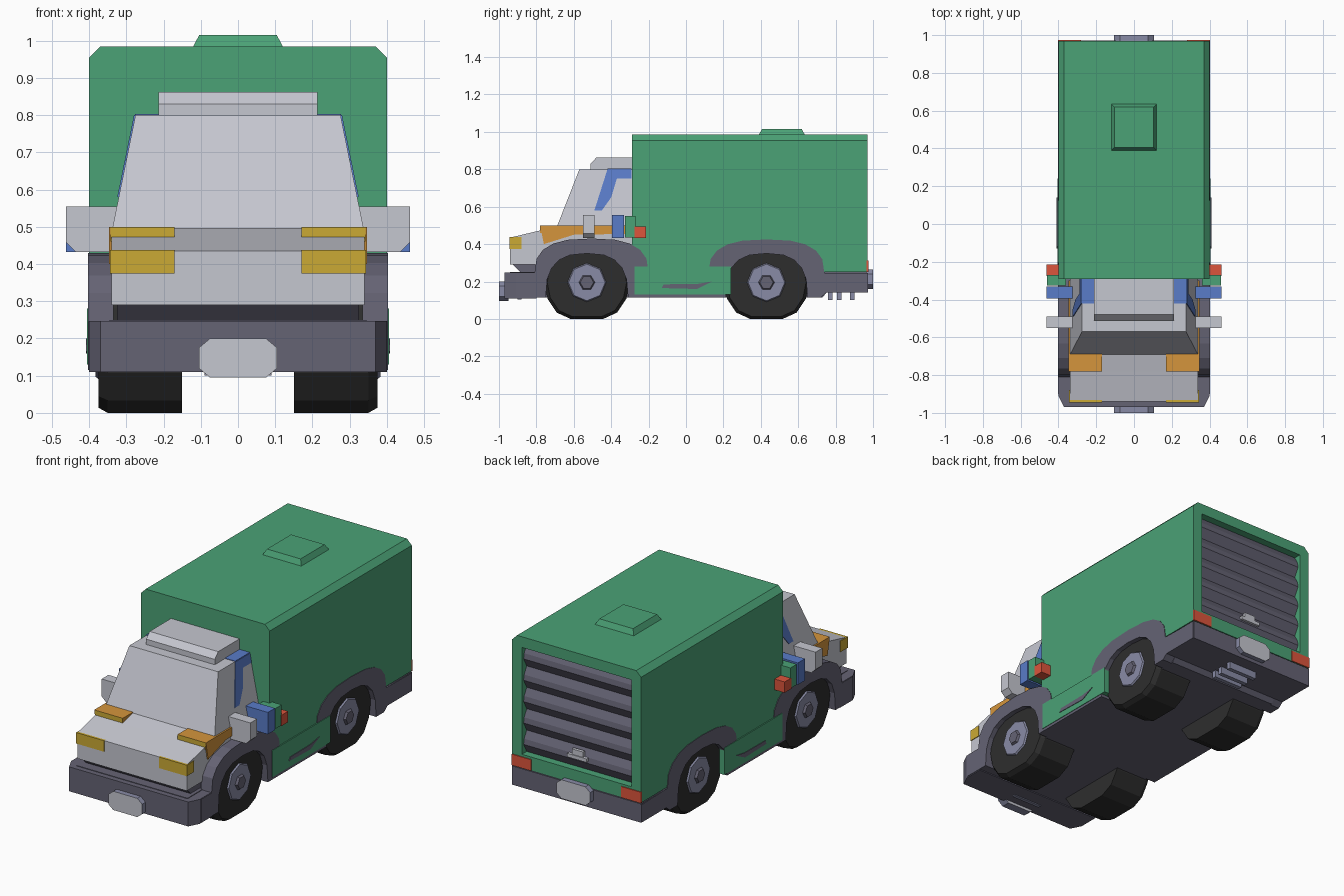
import bpy, bmesh
from math import cos, sin, pi

cube = bpy.data.objects.get("Cube")
if cube:
    bpy.data.objects.remove(cube, do_unlink=True)


def material(name, r, g, b):
    m = bpy.data.materials.new(name)
    m.use_nodes = True
    m.diffuse_color = (r, g, b, 1)
    node = m.node_tree.nodes["Principled BSDF"]
    node.inputs["Base Color"].default_value = (r, g, b, 1)
    node.inputs["Roughness"].default_value = 0.7
    return m


GREEN = material("green paint", 0.07, 0.36, 0.18)
SLATE = material("dark slate", 0.13, 0.125, 0.175)
LIGHT = material("light grey", 0.56, 0.57, 0.63)
TYRE = material("tyre black", 0.027, 0.027, 0.027)
HUB = material("hub grey", 0.25, 0.26, 0.38)
YELLOW = material("lamp yellow", 0.6, 0.4, 0.035)
ORANGE = material("indicator orange", 0.66, 0.3, 0.045)
BLUE = material("trim blue", 0.1, 0.2, 0.58)
RED = material("lamp red", 0.72, 0.09, 0.045)


def prism(name, pts, axis, a, b, mat, mat2=None, rule=None, taper=1.0):
    """Extrude a 2D outline along an axis; faces matching rule get mat2."""
    place = {"x": lambda p, q, t: (t, p, q),
             "y": lambda p, q, t: (p, t, q),
             "z": lambda p, q, t: (p, q, t)}[axis]
    cp = sum(p for p, q in pts) / len(pts)
    cq = sum(q for p, q in pts) / len(pts)
    bm = bmesh.new()
    near = [bm.verts.new(place(p, q, a)) for p, q in pts]
    far = [bm.verts.new(place(cp + (p - cp) * taper, cq + (q - cq) * taper, b))
           for p, q in pts]
    bm.faces.new(near)
    bm.faces.new(far)
    for i in range(len(pts)):
        j = (i + 1) % len(pts)
        bm.faces.new((near[i], near[j], far[j], far[i]))
    bmesh.ops.recalc_face_normals(bm, faces=bm.faces)
    for f in bm.faces:
        f.material_index = int(bool(rule and rule(f.normal)))
    me = bpy.data.meshes.new(name)
    bm.to_mesh(me)
    bm.free()
    me.materials.append(mat)
    if mat2:
        me.materials.append(mat2)
    ob = bpy.data.objects.new(name, me)
    bpy.context.collection.objects.link(ob)
    return ob


def box(name, x0, x1, y0, y1, z0, z1, mat, mat2=None, rule=None, taper=1.0):
    outline = [(x0, y0), (x1, y0), (x1, y1), (x0, y1)]
    return prism(name, outline, "z", z0, z1, mat, mat2, rule, taper)


def mirrored(pts):
    return pts + [(-x, z) for x, z in reversed(pts)]


def arch(cy, z, half, height, power=0.75, n=10):
    """Squared-off arch, from its front foot to its back foot."""
    out = []
    for i in range(n + 1):
        c, s = -cos(pi * i / n), max(sin(pi * i / n), 0)
        out.append((cy + half * abs(c) ** power * (1 if c > 0 else -1),
                    z + height * s ** power))
    return out


FRONT, REAR = -0.53, 0.43

# Cargo body, cut out for the wheels and the rear door
body = prism("cargo_body", mirrored([(0.4, 0.25), (0.4, 0.955), (0.37, 0.985)]),
             "y", -0.29, 0.97, GREEN)
cutters = [box("door_cutter", -0.34, 0.34, 0.92, 1.1, 0.325, 0.925, GREEN)]
for s in (-1, 1):
    cutters.append(prism("arch_cutter", arch(REAR, 0.1, 0.23, 0.255), "x",
                         s * 0.335, s * 0.5, GREEN))
for c in cutters:
    c.hide_render = True
    mod = body.modifiers.new("cut", "BOOLEAN")
    mod.operation = "DIFFERENCE"
    mod.solver = "EXACT"
    mod.object = c
graph = bpy.context.evaluated_depsgraph_get()
cut_mesh = bpy.data.meshes.new_from_object(body.evaluated_get(graph))
body.modifiers.clear()
body.data = cut_mesh
for c in cutters:
    bpy.data.objects.remove(c, do_unlink=True)

box("roof_hatch", -0.12, 0.12, 0.39, 0.635, 0.985, 1.015, GREEN, taper=0.87)

# Roller door with ridged slats
slats = [(0.915, 0.925), (0.915, 0.325)]
for i in range(5):
    z = 0.325 + i * 0.12
    slats += [(0.927, z), (0.955, z + 0.05), (0.95, z + 0.08)]
slats.append((0.927, 0.925))
prism("roller_door", slats, "x", -0.34, 0.34, SLATE)
box("door_handle", -0.06, 0.06, 0.945, 0.968, 0.385, 0.405, LIGHT)
box("door_latch", -0.035, 0.035, 0.945, 0.963, 0.405, 0.435, LIGHT)

# Chassis and bumpers
prism("chassis", [(-0.94, 0.115), (0.73, 0.115), (0.75, 0.14), (0.965, 0.14),
                  (0.965, 0.25), (-0.94, 0.25)], "x", -0.345, 0.345, SLATE)
prism("front_bumper", mirrored([(0.4, -0.8), (0.4, -0.91), (0.37, -0.97)]),
      "z", 0.11, 0.247, SLATE)
box("rear_bumper", -0.4, 0.4, 0.75, 0.972, 0.14, 0.245, SLATE)
octagon = mirrored([(0.075, 0), (0.105, 0.025), (0.105, 0.08), (0.075, 0.105)])
for name, y0, y1, z in (("front_plate", -1, -0.95, 0.095),
                        ("rear_plate", 0.95, 1, 0.16)):
    prism(name, [(x, q + z) for x, q in octagon], "y", y0, y1, HUB, LIGHT,
          lambda n: abs(n.y) > 0.9)
for y in (0.77, 0.82, 0.89):
    box("rear_under_bar", -0.09, 0.09, y - 0.012, y + 0.012, 0.1, 0.145, HUB)
box("front_under_bar", -0.09, 0.09, -0.9, -0.88, 0.105, 0.12, HUB)

# Cab: nose, chin and tapered cabin
prism("cab_nose", [(-0.94, 0.29), (-0.94, 0.435), (-0.78, 0.473), (-0.69, 0.495),
                   (-0.29, 0.495), (-0.29, 0.29)], "x", -0.34, 0.34, LIGHT)
prism("cab_chin", [(-0.925, 0.291), (-0.88, 0.245), (-0.29, 0.245), (-0.29, 0.291)],
      "x", -0.325, 0.325, SLATE)
cabin = box("cabin", -0.338, 0.338, -0.69, -0.29, 0.494, 0.8, LIGHT)
for v in cabin.data.vertices:
    if v.co.z > 0.7:
        v.co.x *= 0.815
        if v.co.y < -0.5:
            v.co.y = -0.57
prism("wind_deflector", [(-0.51, 0.8), (-0.51, 0.83), (-0.48, 0.862),
                         (-0.29, 0.862), (-0.29, 0.8)], "x", -0.213, 0.213, LIGHT)

# Long side panel with both wheel arches
panel = ([(-0.9, 0.245)] + arch(-0.505, 0.245, 0.305, 0.185)
         + arch(REAR, 0.245, 0.31, 0.18)
         + [(0.97, 0.24), (0.97, 0.14), (0.75, 0.14), (0.72, 0.115)]
         + arch(REAR, 0.115, 0.22, 0.235)[::-1]
         + arch(FRONT, 0.115, 0.22, 0.235)[::-1] + [(-0.9, 0.115)])


def wheel_outline(cy, r, n):
    return [(cy + r * cos(2 * pi * i / n), max(0.0, 0.195 + r * sin(2 * pi * i / n)))
            for i in range(n)]


for s, side in ((-1, "right"), (1, "left")):
    prism(side + "_side_panel", panel, "x", s * 0.335, s * 0.403, SLATE)
    box(side + "_skirt", s * 0.34, s * 0.406, -0.275, 0.24, 0.13, 0.28, GREEN)
    prism(side + "_skirt_streak", [(-0.13, 0.165), (0.06, 0.16), (0.14, 0.2),
                                   (0.06, 0.187), (-0.12, 0.185)],
          "x", s * 0.404, s * 0.409, SLATE)

    # Wheels
    for label, cy in (("front", FRONT), ("rear", REAR)):
        name = side + "_" + label
        prism(name + "_tyre", wheel_outline(cy, 0.228, 16), "x",
              s * 0.15, s * 0.35, TYRE)
        prism(name + "_tyre_shoulder", wheel_outline(cy, 0.228, 16), "x",
              s * 0.35, s * 0.375, TYRE, taper=0.93)
        prism(name + "_rim", wheel_outline(cy, 0.115, 8), "x",
              s * 0.36, s * 0.383, HUB, taper=0.85)
        prism(name + "_hub_cap", wheel_outline(cy, 0.045, 6), "x",
              s * 0.38, s * 0.395, SLATE, taper=0.8)

    # Lamps and indicators
    box(side + "_headlamp", s * 0.17, s * 0.344, -0.945, -0.88, 0.375, 0.437, YELLOW)
    box(side + "_indicator", s * 0.17, s * 0.343, -0.78, -0.688, 0.46, 0.5,
        YELLOW, ORANGE, lambda n: n.y > -0.5)
    prism(side + "_orange_stripe", [(-0.78, 0.5), (-0.3, 0.5), (-0.3, 0.455),
                                    (-0.6, 0.45), (-0.76, 0.4)],
          "x", s * 0.338, s * 0.347, ORANGE)
    box(side + "_tail_lamp", s * 0.28, s * 0.402, 0.966, 0.975, 0.25, 0.312, RED)

    # Blue window trim following the leaning cabin side
    trim = prism(side + "_window_trim", [(-0.49, 0.58), (-0.42, 0.8), (-0.292, 0.8),
                                         (-0.292, 0.75), (-0.37, 0.75),
                                         (-0.4, 0.65), (-0.45, 0.58)],
                 "x", 0, s * 0.004, BLUE)
    for v in trim.data.vertices:
        v.co.x += s * (0.338 - (v.co.z - 0.494) * 0.2043)
    box(side + "_roof_trim", s * 0.213, s * 0.277, -0.42, -0.291, 0.798, 0.803, BLUE)

    # Mirror and stacked side blocks
    prism(side + "_mirror", [(s * 0.32, 0.432), (s * 0.435, 0.432), (s * 0.462, 0.458),
                             (s * 0.462, 0.555), (s * 0.32, 0.555)],
          "y", -0.55, -0.49, LIGHT)
    box(side + "_blue_block", s * 0.325, s * 0.462, -0.395, -0.332, 0.432, 0.555, BLUE)
    box(side + "_green_block", s * 0.36, s * 0.46, -0.325, -0.27, 0.435, 0.55, GREEN)
    box(side + "_red_block", s * 0.39, s * 0.462, -0.275, -0.215, 0.432, 0.493, RED)
